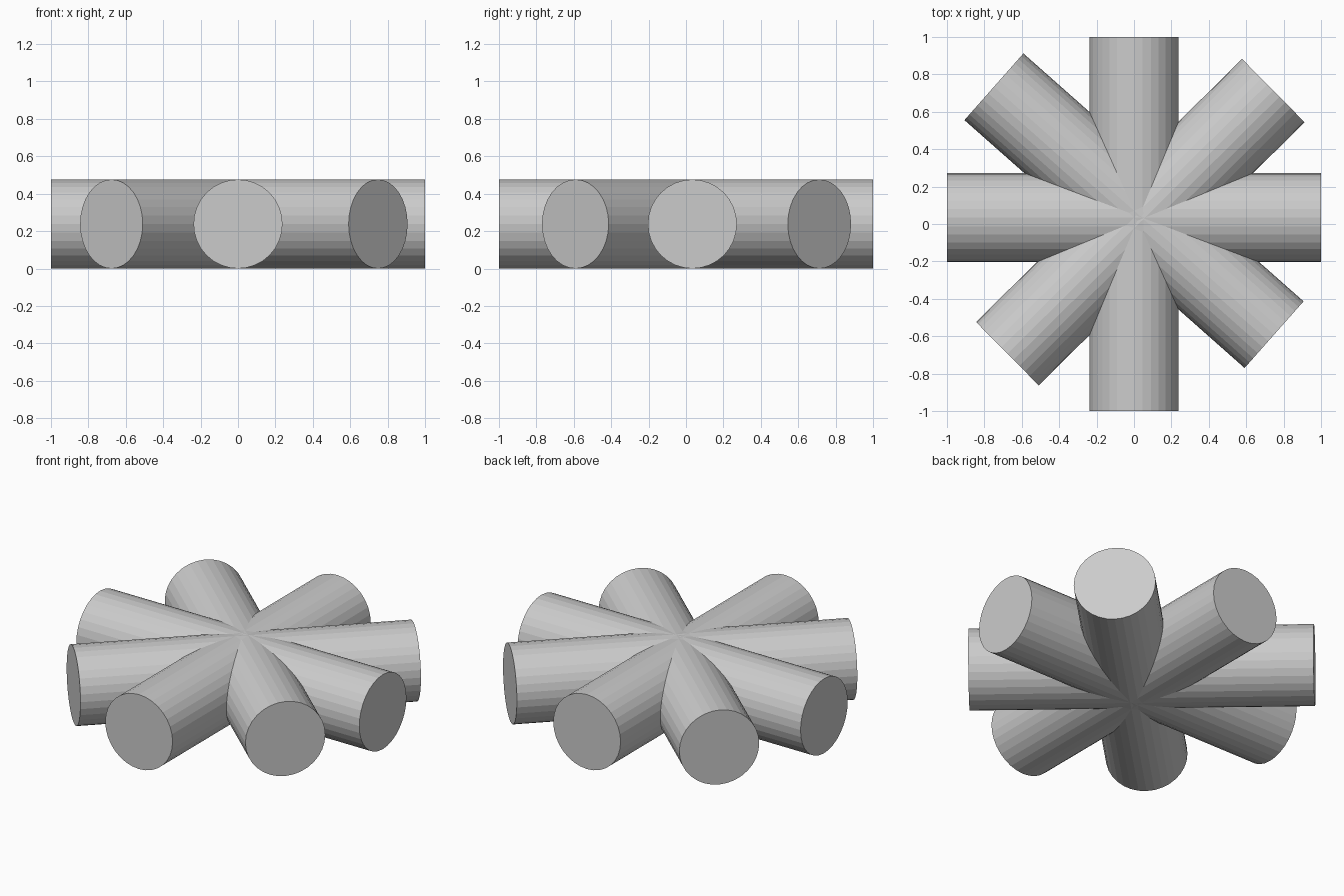
import bpy
import math

if "Cube" in bpy.data.objects:
    bpy.data.objects.remove(bpy.data.objects["Cube"])

RADIUS = 0.238
LENGTH = 2.0


def bar(name, x, y, angle):
    """Horizontal 32-sided log; angle is its heading from +x in degrees."""
    bpy.ops.mesh.primitive_cylinder_add(
        vertices=32, radius=RADIUS, depth=LENGTH, location=(x, y, RADIUS),
        rotation=(0, math.pi / 2, math.radians(angle)))
    bpy.context.object.name = name


# Four flat-shaded bars crossing near the centre
bar("side_to_side_bar", 0.0, 0.034, 0)
bar("front_to_back_bar", 0.0, 0.0, 90)
bar("right_diagonal_bar", 0.034, 0.01, 44.7)
bar("left_diagonal_bar", 0.0, 0.071, -41.5)
